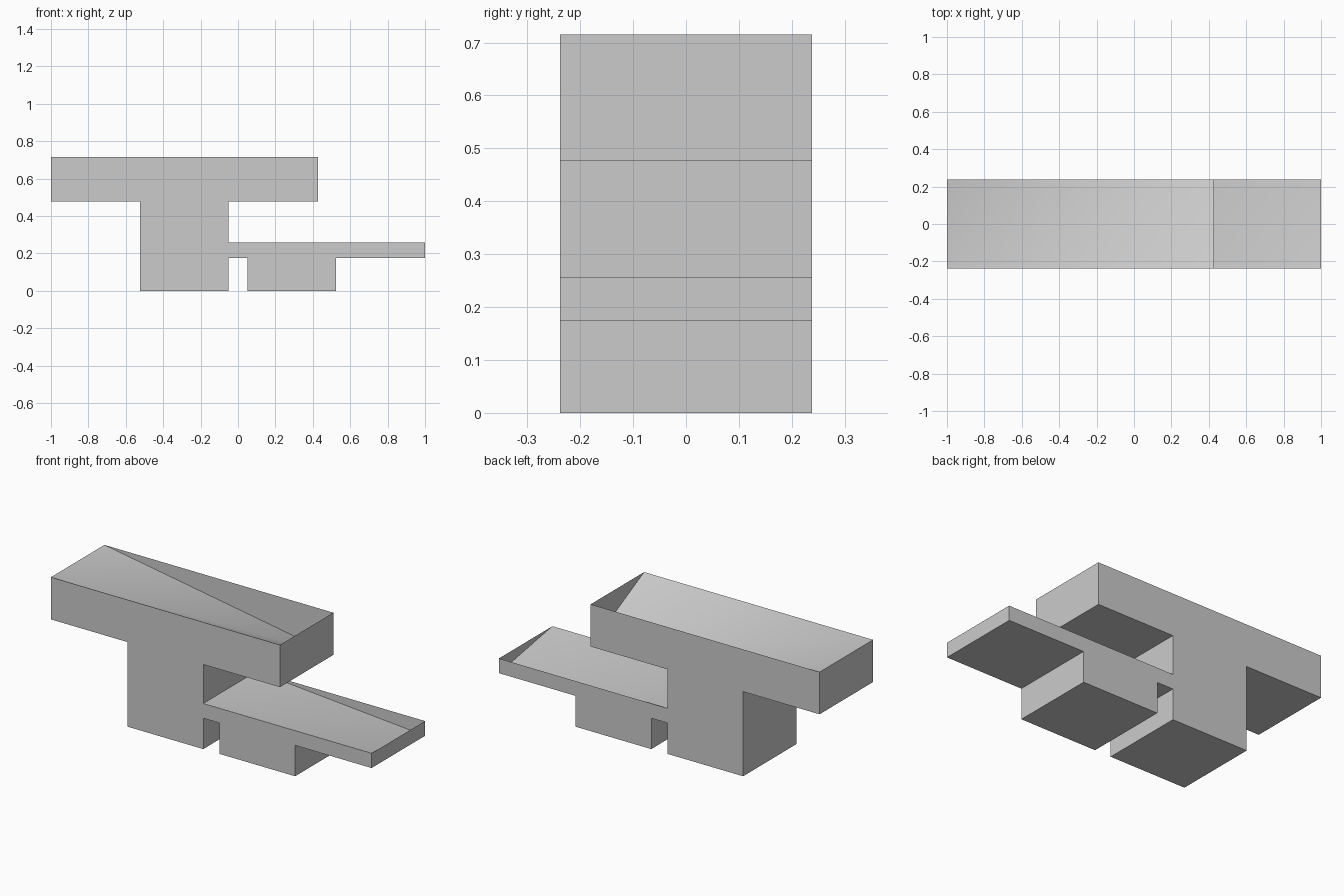
import bpy
import bmesh

cube = bpy.data.objects.get("Cube")
if cube:
    bpy.data.objects.remove(cube, do_unlink=True)

HALF_DEPTH = 0.238

# Heights of the two slabs
TOP, UNDERSIDE = 0.715, 0.477
STEP_TOP, STEP_UNDER = 0.257, 0.174

# One flat grey for the whole body
grey = bpy.data.materials.new("plain_grey")
grey.use_nodes = True
colour = (0.6, 0.6, 0.6, 1)
grey.diffuse_color = colour
grey.node_tree.nodes["Principled BSDF"].inputs["Base Color"].default_value = colour

# Front outline: upper slab, stem, foot and lower slab
outline = [
    (-1, TOP), (-1, UNDERSIDE), (-0.523, UNDERSIDE), (-0.523, 0),
    (-0.05, 0), (-0.05, STEP_UNDER), (0.05, STEP_UNDER), (0.05, 0),
    (0.523, 0), (0.523, STEP_UNDER), (1, STEP_UNDER), (1, STEP_TOP),
    (-0.05, STEP_TOP), (-0.05, UNDERSIDE), (0.428, UNDERSIDE), (0.428, TOP),
]

bm = bmesh.new()
front = [bm.verts.new((x, -HALF_DEPTH, z)) for x, z in outline]
back = [bm.verts.new((x, HALF_DEPTH, z)) for x, z in outline]
bm.faces.new(front)
bm.faces.new(back[::-1])


def sunken_top(left, right, low):
    """Slab top whose back right corner drops to the underside."""
    bm.faces.new((front[left], front[right], back[low]))
    bm.faces.new((front[left], back[low], back[left]))


# Walls between front and back, with a sunken top on each slab
count = len(outline)
for i in range(count):
    j = (i + 1) % count
    if outline[i][1] == outline[j][1] == TOP:
        sunken_top(j, i, i - 1)
    elif outline[i][1] == outline[j][1] == STEP_TOP:
        sunken_top(j, i, i - 1)
    else:
        bm.faces.new((front[j], front[i], back[i], back[j]))

mesh = bpy.data.meshes.new("stepped_body")
bm.to_mesh(mesh)
bm.free()
mesh.materials.append(grey)

body = bpy.data.objects.new("stepped_body", mesh)
bpy.context.collection.objects.link(body)

# Smooth only the shallow fold in each sunken top
bpy.ops.object.select_all(action="DESELECT")
body.select_set(True)
bpy.context.view_layer.objects.active = body
bpy.ops.object.shade_smooth_by_angle()
